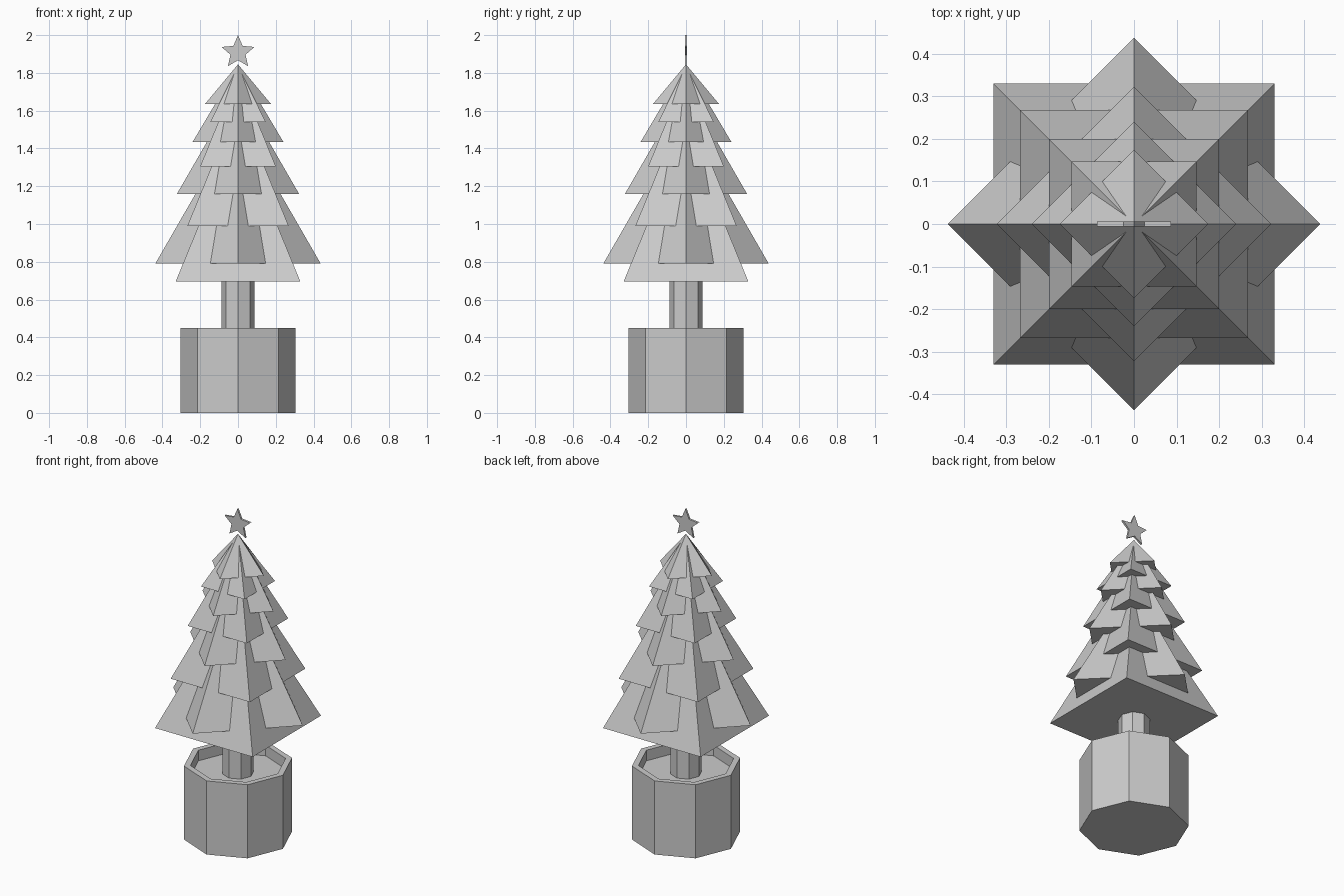
import bpy, bmesh, math

if "Cube" in bpy.data.objects:
    bpy.data.objects.remove(bpy.data.objects["Cube"])


def finish(name, bm):
    bmesh.ops.remove_doubles(bm, verts=bm.verts, dist=1e-5)
    bmesh.ops.recalc_face_normals(bm, faces=bm.faces)
    me = bpy.data.meshes.new(name)
    bm.to_mesh(me)
    bm.free()
    ob = bpy.data.objects.new(name, me)
    bpy.context.collection.objects.link(ob)
    return ob


def lathe(name, profile, sides, turn=0.0):
    """Flat-sided revolve of (radius, z) points; radius 0 closes to a point."""
    bm = bmesh.new()
    rings = []
    for r, z in profile:
        if r == 0:
            rings.append([bm.verts.new((0, 0, z))] * sides)
        else:
            angles = [turn + math.tau * i / sides for i in range(sides)]
            rings.append([bm.verts.new((r * math.cos(a), r * math.sin(a), z)) for a in angles])
    for a, b in zip(rings, rings[1:]):
        if a[0] is a[1]:
            a, b = b, a
        for i in range(sides):
            j = (i + 1) % sides
            if b[0] is b[1]:
                bm.faces.new((a[i], a[j], b[0]))
            else:
                bm.faces.new((a[i], a[j], b[j], b[i]))
    bmesh.ops.dissolve_limit(bm, angle_limit=0.001, verts=bm.verts, edges=bm.edges)
    return finish(name, bm)


# Octagonal pot with recessed soil
lathe("pot", [(0, 0), (0.304, 0), (0.304, 0.45), (0.268, 0.45), (0.268, 0.385), (0, 0.385)], 8)

# Trunk
lathe("trunk", [(0, 0.38), (0.088, 0.38), (0.088, 0.72), (0, 0.72)], 8)

# Branch tiers: four-sided pyramids, alternately square and diamond (corner radius, base z, apex z)
tiers = [(0.467, 0.695, 1.50), (0.438, 0.79, 1.55), (0.379, 0.99, 1.646), (0.323, 1.16, 1.72),
         (0.283, 1.305, 1.795), (0.24, 1.435, 1.84), (0.208, 1.54, 1.838), (0.175, 1.635, 1.845)]
for i, (r, z0, z1) in enumerate(tiers):
    lathe(f"branch_tier_{i + 1}", [(0, z0), (r, z0), (0, z1)], 4, math.pi / 4 if i % 2 == 0 else 0)

# Flat five-pointed star
bm = bmesh.new()
verts = []
for i in range(10):
    r = 0.091 if i % 2 == 0 else 0.042
    a = math.pi * i / 5
    verts.append(bm.verts.new((r * math.sin(a), -0.006, 1.909 + r * math.cos(a))))
face = bm.faces.new(verts)
ext = bmesh.ops.extrude_face_region(bm, geom=[face], use_keep_orig=True)
bmesh.ops.translate(bm, vec=(0, 0.012, 0),
                    verts=[g for g in ext["geom"] if isinstance(g, bmesh.types.BMVert)])
finish("star", bm)
